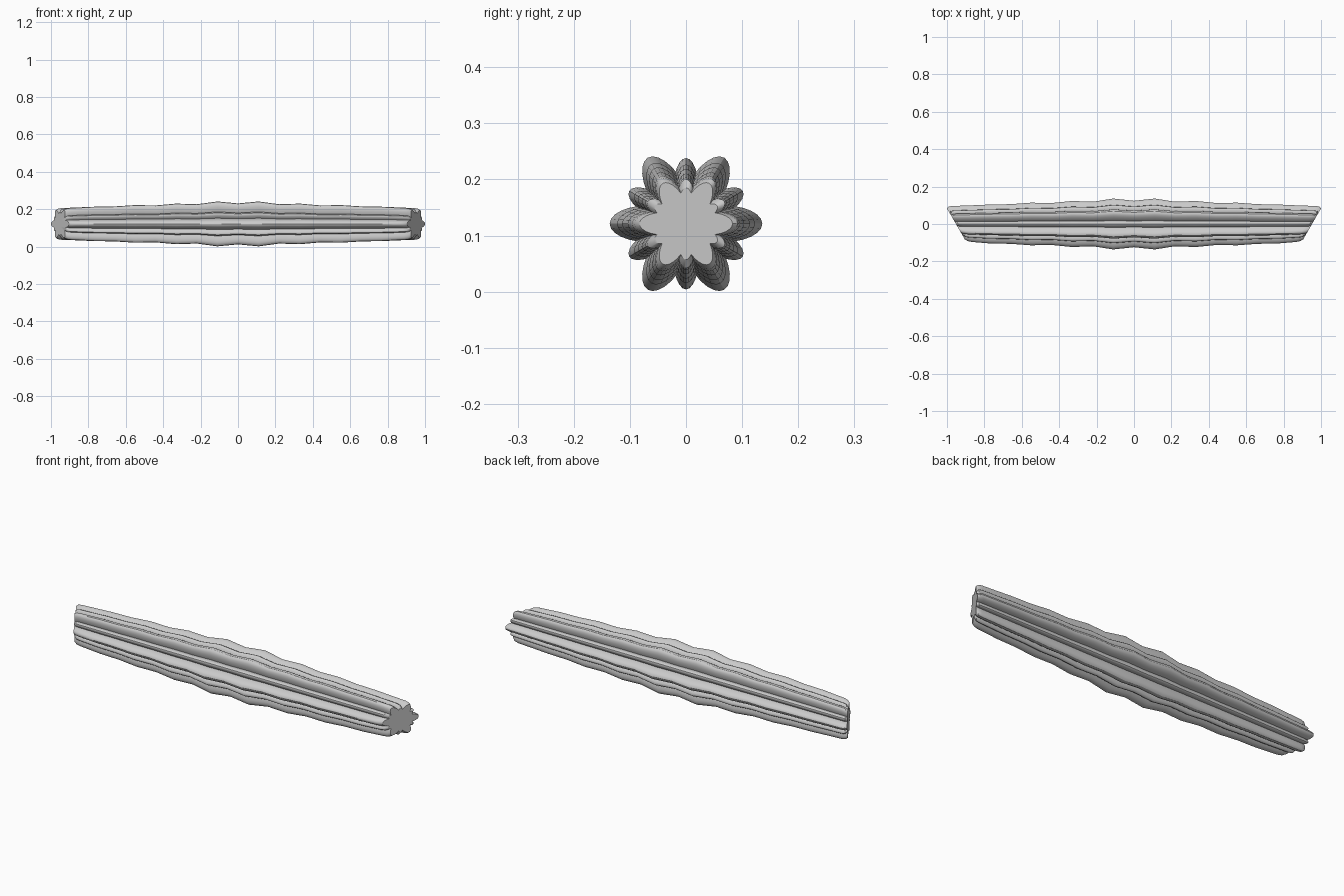
import bpy, bmesh, math

if "Cube" in bpy.data.objects:
    bpy.data.objects.remove(bpy.data.objects["Cube"])

CZ = 0.121                      # height of the central axis
MITRE = math.tan(math.radians(30))
SIDES = 24

# half-length stations: x, main lobe reach, mitre shear factor
HALF = [(0, .124, 0), (.11, .136, 0), (.22, .119, 0), (.33, .123, 0),
        (.44, .112, 0), (.55, .114, 0), (.66, .106, 0), (.77, .104, 0),
        (.86, .099, .5), (.92, .096, 1), (.94, .092, 1), (.952, .083, 1)]
STATIONS = [(-x, r, -s) for x, r, s in reversed(HALF[1:])] + HALF


def lobe(name, angle, reach_scale, width_scale, end_scale):
    """Elliptical lobe lofted along x, its inner edge on the axis, ends mitred."""
    bm = bmesh.new()
    rings = []
    last = len(STATIONS) - 1
    for i, (x, r, shear) in enumerate(STATIONS):
        k = end_scale if i in (0, last) else 1
        reach = r * reach_scale * k
        half_w = r * width_scale * k
        ring = []
        for j in range(SIDES):
            t = 2 * math.pi * j / SIDES
            u = reach * 0.5 * (1 + math.cos(t))
            v = half_w * math.sin(t)
            y = u * math.cos(angle) - v * math.sin(angle)
            z = u * math.sin(angle) + v * math.cos(angle)
            ring.append(bm.verts.new((x + shear * MITRE * y, y, z + CZ)))
        rings.append(ring)
    for a, b in zip(rings, rings[1:]):
        for j in range(SIDES):
            n = (j + 1) % SIDES
            bm.faces.new((a[j], a[n], b[n], b[j]))
    bm.faces.new(rings[0])
    bm.faces.new(rings[-1][::-1])
    bmesh.ops.recalc_face_normals(bm, faces=bm.faces)
    me = bpy.data.meshes.new(name)
    bm.to_mesh(me)
    bm.free()
    ob = bpy.data.objects.new(name, me)
    bpy.context.collection.objects.link(ob)
    bpy.ops.object.select_all(action='DESELECT')
    ob.select_set(True)
    bpy.context.view_layer.objects.active = ob
    bpy.ops.object.shade_smooth_by_angle(angle=math.radians(30))


for i in range(6):
    # large lobes
    lobe(f"main_lobe_{i + 1}", math.radians(60 * i), 1.0, 0.24, 1.0)
    # narrower lobes filling the gaps
    lobe(f"gap_lobe_{i + 1}", math.radians(60 * i + 30), 0.86, 0.17, 0.9)
